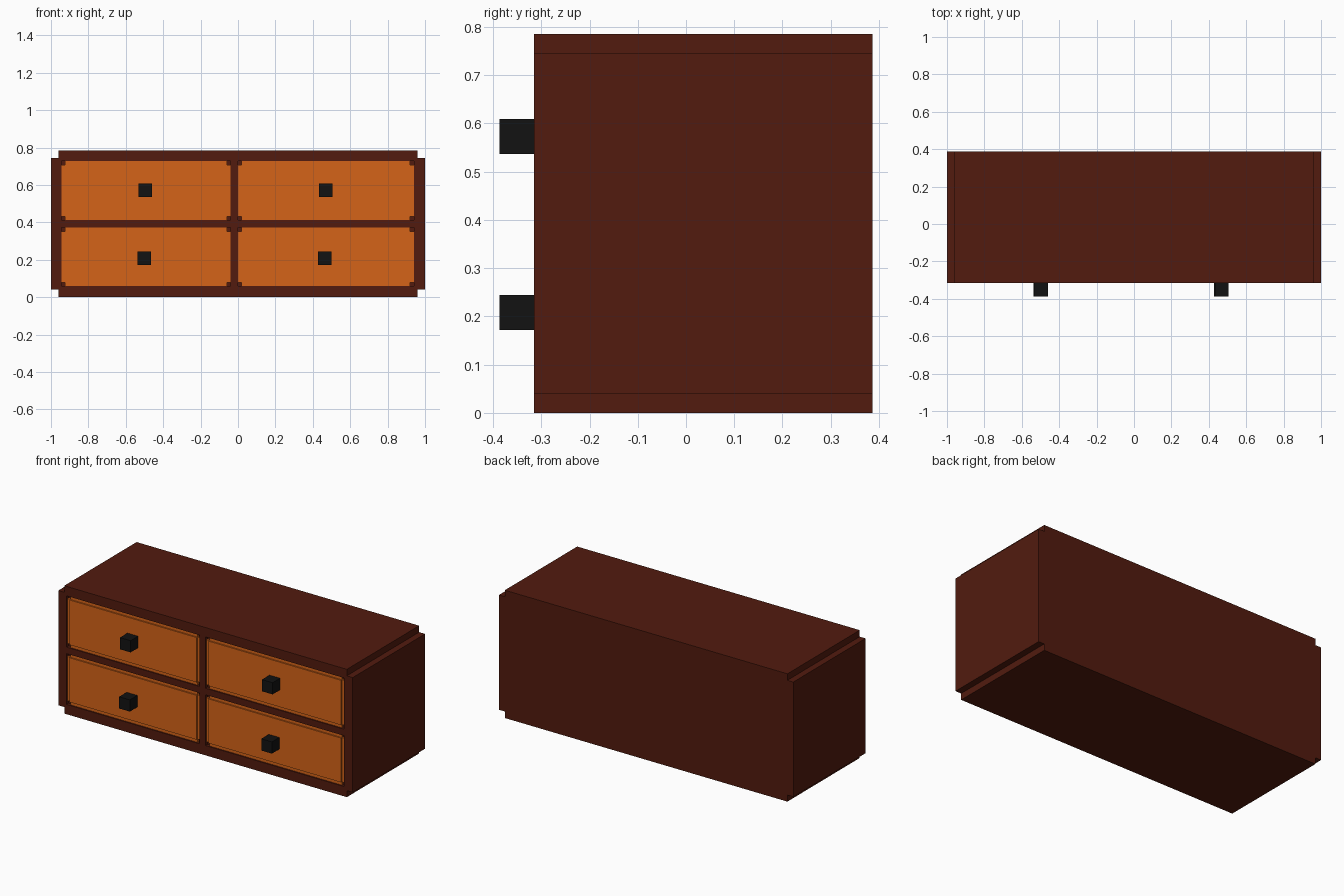
import bpy

if "Cube" in bpy.data.objects:
    bpy.data.objects.remove(bpy.data.objects["Cube"])


def material(name, rgb):
    m = bpy.data.materials.new(name)
    m.diffuse_color = (*rgb, 1)
    m.use_nodes = True
    m.node_tree.nodes["Principled BSDF"].inputs["Base Color"].default_value = m.diffuse_color
    return m


DARK = material("dark_wood", (0.085, 0.011, 0.0045))
ORANGE = material("orange_wood", (0.66, 0.127, 0.009))
BLACK = material("black_knob", (0.006, 0.006, 0.006))


def box(name, x, y, z, mat):
    """Box from (min, max) pairs on each axis."""
    bpy.ops.mesh.primitive_cube_add(
        size=1, location=[(a + b) / 2 for a, b in (x, y, z)])
    ob = bpy.context.object
    ob.name = name
    ob.scale = [b - a for a, b in (x, y, z)]
    bpy.ops.object.transform_apply(location=False, rotation=False, scale=True)
    ob.data.materials.append(mat)
    return ob


F, B = -0.315, 0.387          # front and back of the cabinet
W, H, T = 1.0, 0.785, 0.04    # half width, height, board thickness

# Outer boards, with stepped corners where they meet
box("top_board", (-W + T, W - T), (F, B), (H - T, H), DARK)
box("bottom_board", (-W + T, W - T), (F, B), (0, T), DARK)
for side, s in (("left", -1), ("right", 1)):
    xs = sorted((s * (W - T), s * W))
    box(side + "_board", xs, (F, B), (T, H - T), DARK)
box("back_board", (-W + T, W - T), (B - T, B), (T, H - T), DARK)

# Drawer openings
COLUMNS = ((-0.944, -0.04), (0.0, 0.94))
ROWS = ((0.06, 0.372), (0.412, 0.727))

# Face frame, divider and shelf around the openings
D = -0.22
box("left_frame", (-W + T, COLUMNS[0][0]), (F, D), (T, H - T), DARK)
box("right_frame", (COLUMNS[1][1], W - T), (F, D), (T, H - T), DARK)
box("divider", (COLUMNS[0][1], COLUMNS[1][0]), (F, B - T), (T, H - T), DARK)
for i, (x0, x1) in enumerate(COLUMNS):
    box(f"lower_rail_{i}", (x0, x1), (F, D), (T, ROWS[0][0]), DARK)
    box(f"shelf_{i}", (x0, x1), (F, B - T), (ROWS[0][1], ROWS[1][0]), DARK)
    box(f"upper_rail_{i}", (x0, x1), (F, D), (ROWS[1][1], H - T), DARK)
    # Dark backing seen through the drawer corner notches
    for j, (z0, z1) in enumerate(ROWS):
        box(f"corner_backing_{i}{j}", (x0, x1), (F + 0.02, D), (z0, z1), DARK)

# Drawers: raised front plate, thin stepped edge strips, square knob
E = 0.02
KNOBS = {(0, 0): (-0.5, 0.208), (1, 0): (0.465, 0.208),
         (0, 1): (-0.495, 0.573), (1, 1): (0.47, 0.573)}
for (i, j), (kx, kz) in KNOBS.items():
    (x0, x1), (z0, z1) = COLUMNS[i], ROWS[j]
    n = f"drawer_{i}{j}"
    box(n + "_front", (x0 + E, x1 - E), (F, D), (z0 + E, z1 - E), ORANGE)
    strip = (F + 0.008, D)
    for k, (a, b) in enumerate(((x0, x0 + E), (x1 - E, x1))):
        box(f"{n}_side_strip_{k}", (a, b), strip, (z0 + E, z1 - E), ORANGE)
    for k, (a, b) in enumerate(((z0, z0 + E), (z1 - E, z1))):
        box(f"{n}_edge_strip_{k}", (x0 + E, x1 - E), strip, (a, b), ORANGE)
    r = 0.036
    box(n + "_knob", (kx - r, kx + r), (-B, F + 0.002), (kz - r, kz + r), BLACK)
